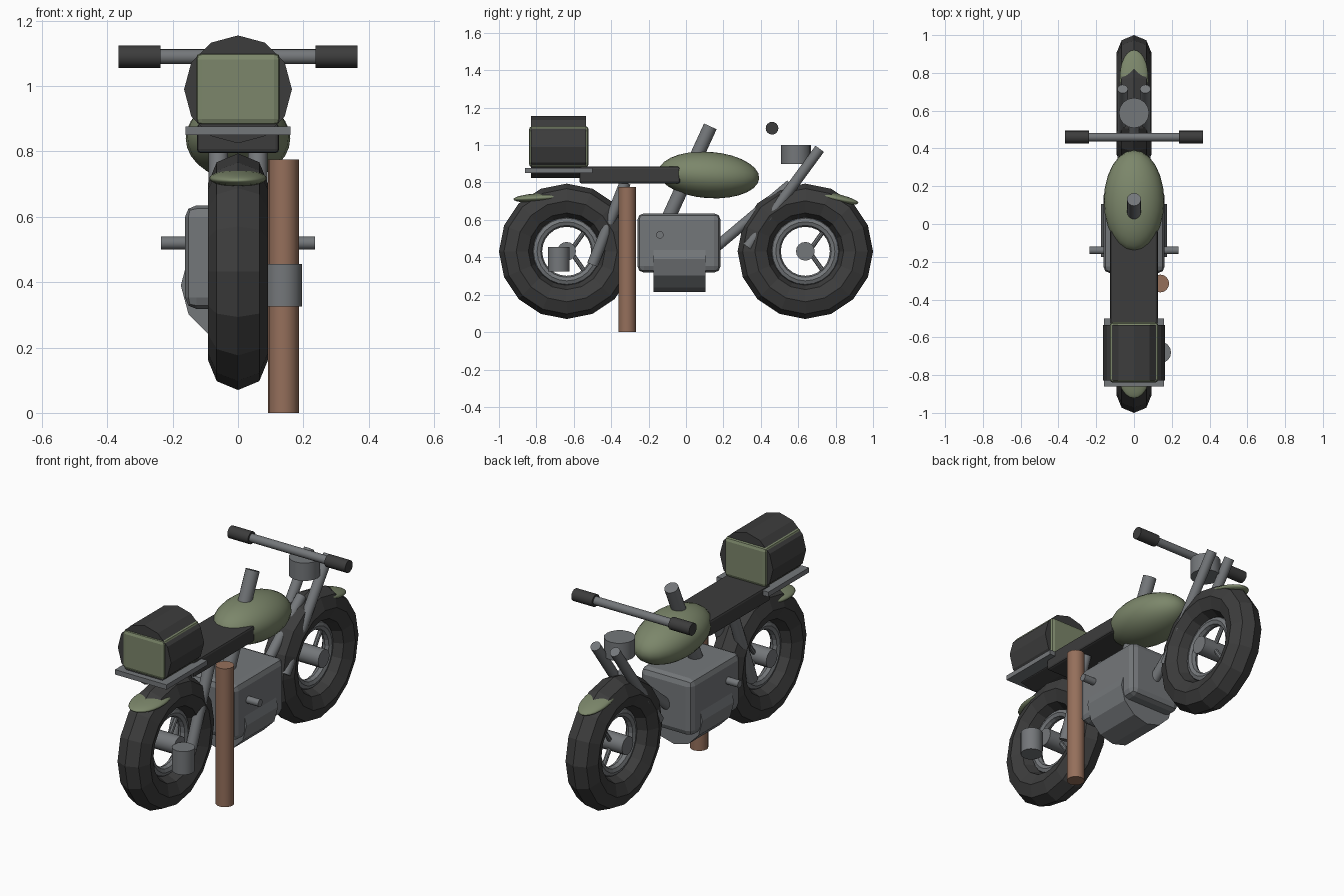
import bpy
import math
from mathutils import Vector

if "Cube" in bpy.data.objects:
    bpy.data.objects.remove(bpy.data.objects["Cube"])


def material(name, rgb):
    m = bpy.data.materials.new(name)
    m.diffuse_color = (*rgb, 1)
    m.use_nodes = True
    m.node_tree.nodes["Principled BSDF"].inputs["Base Color"].default_value = m.diffuse_color
    return m


DARK = material("dark_rubber", (0.046, 0.046, 0.046))
STEEL = material("steel_grey", (0.175, 0.185, 0.195))
GREEN = material("olive_green", (0.20, 0.24, 0.145))
BROWN = material("brown", (0.30, 0.16, 0.105))


def finish(name, mat, smooth=None):
    ob = bpy.context.object
    ob.name = name
    ob.data.materials.append(mat)
    if smooth:
        bpy.ops.object.shade_smooth_by_angle(angle=math.radians(smooth))
    return ob


def rod(name, a, b, r, mat, sides=16, smooth=30):
    """Cylinder between two points."""
    a, b = Vector(a), Vector(b)
    d = b - a
    bpy.ops.mesh.primitive_cylinder_add(
        vertices=sides, radius=r, depth=d.length, location=(a + b) / 2,
        rotation=d.to_track_quat('Z', 'Y').to_euler())
    return finish(name, mat, smooth)


def box(name, lo, hi, mat, bevel=0.0):
    """Box between two corners, with optional rounded edges."""
    lo, hi = Vector(lo), Vector(hi)
    bpy.ops.mesh.primitive_cube_add(size=1, location=(lo + hi) / 2)
    ob = finish(name, mat)
    ob.scale = hi - lo
    bpy.ops.object.transform_apply(location=False, rotation=False, scale=True)
    if bevel:
        mod = ob.modifiers.new("bevel", 'BEVEL')
        mod.width, mod.segments = bevel, 2
    return ob


def ellipsoid(name, center, radii, tilt, mat):
    bpy.ops.mesh.primitive_uv_sphere_add(
        segments=24, ring_count=14, radius=1, location=center,
        rotation=(math.radians(tilt), 0, 0))
    bpy.context.object.scale = radii
    return finish(name, mat, 60)


def ring(name, y, major, minor, segs, sides, mat):
    bpy.ops.mesh.primitive_torus_add(
        location=(0, y, 0.432), rotation=(0, math.pi / 2, 0),
        major_radius=major, minor_radius=minor,
        major_segments=segs, minor_segments=sides)
    return finish(name, mat)


# Wheels
for end, y in (("front", 0.638), ("rear", -0.638)):
    ring(end + "_tyre", y, 0.27, 0.092, 16, 8, DARK)
    ring(end + "_rim", y, 0.158, 0.027, 24, 8, STEEL)
    rod(end + "_hub", (-0.085, y, 0.432), (0.085, y, 0.432), 0.05, STEEL)
    for s in (-1, 1):
        rod(end + "_spoke", (0, y + 0.02, 0.432),
            (0, y + 0.105, 0.432 + s * 0.12), 0.012, STEEL, 8)

# Front forks and rear struts
for side, x in (("left", -0.06), ("right", 0.06)):
    rod(side + "_fork", (x, 0.33, 0.455), (x, 0.715, 0.98), 0.028, STEEL)
    rod(side + "_strut", (x, -0.50, 0.36), (x, -0.325, 0.80), 0.03, STEEL)

# Frame tubes
rod("down_tube", (0, 0.12, 0.42), (0, 0.56, 0.79), 0.028, STEEL)
rod("steering_post", (0, -0.09, 0.62), (0, 0.13, 1.10), 0.037, STEEL)

# Engine
box("engine_block", (-0.162, -0.26, 0.318), (0.162, 0.185, 0.635), STEEL, 0.035)
crank = rod("crankcase", (0, -0.175, 0.39), (0, 0.105, 0.39), 0.175, STEEL, 12, None)
rod("foot_pegs", (-0.236, -0.14, 0.52), (0.236, -0.14, 0.52), 0.02, STEEL)

# Exhaust can and side post
rod("exhaust_can", (0.138, -0.68, 0.325), (0.138, -0.68, 0.455), 0.058, STEEL)
rod("side_post", (0.139, -0.315, 0), (0.139, -0.315, 0.775), 0.047, BROWN)

# Tank, seat and rack
ellipsoid("fuel_tank", (0, 0.122, 0.84), (0.16, 0.27, 0.124), -4, GREEN)
box("seat", (-0.126, -0.57, 0.795), (0.126, -0.03, 0.885), DARK, 0.012)
box("rack", (-0.16, -0.86, 0.85), (0.16, -0.50, 0.877), STEEL)

# Luggage: rolled drum with a padded core
rod("luggage_roll", (0, -0.828, 0.99), (0, -0.535, 0.99), 0.165, DARK, 12, None)
box("luggage_core", (-0.13, -0.84, 0.88), (0.13, -0.52, 1.102), GREEN, 0.02)

# Mudguards
ellipsoid("rear_mudguard", (0, -0.775, 0.718), (0.088, 0.148, 0.025), 3, GREEN)
ellipsoid("front_mudguard", (0, 0.78, 0.72), (0.075, 0.145, 0.025), -12, GREEN)

# Headlamp, handlebar and grips
rod("headlamp", (0, 0.588, 0.90), (0, 0.588, 1.0), 0.08, STEEL)
rod("handlebar", (-0.25, 0.46, 1.09), (0.25, 0.46, 1.09), 0.023, STEEL)
for side, s in (("left", -1), ("right", 1)):
    rod(side + "_grip", (s * 0.237, 0.46, 1.09), (s * 0.365, 0.46, 1.09), 0.034, DARK)
